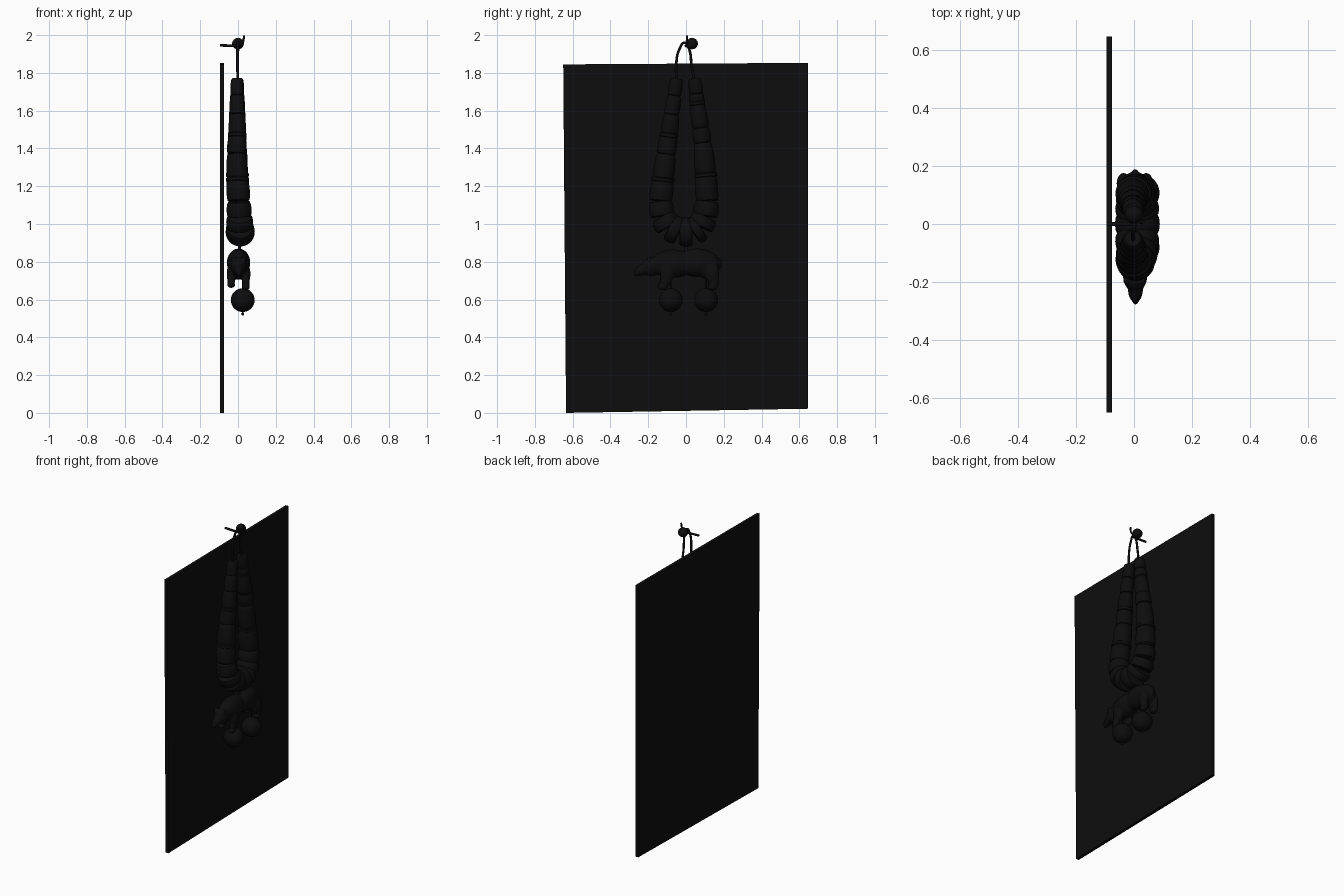
import bpy, bmesh, math
from mathutils import Vector, Matrix

if "Cube" in bpy.data.objects:
    bpy.data.objects.remove(bpy.data.objects["Cube"])


def material(name, v):
    m = bpy.data.materials.new(name)
    m.diffuse_color = (v, v, v, 1)
    m.use_nodes = True
    m.node_tree.nodes["Principled BSDF"].inputs["Base Color"].default_value = m.diffuse_color
    return m


BOARD = material("board black", 0.004)
BEAD = material("bead black", 0.004)


def finish(name, bm, mat, angle=40):
    bmesh.ops.recalc_face_normals(bm, faces=bm.faces[:])
    me = bpy.data.meshes.new(name)
    bm.to_mesh(me)
    bm.free()
    me.materials.append(mat)
    ob = bpy.data.objects.new(name, me)
    bpy.context.collection.objects.link(ob)
    bpy.ops.object.select_all(action='DESELECT')
    ob.select_set(True)
    bpy.context.view_layer.objects.active = ob
    if angle:
        bpy.ops.object.shade_smooth_by_angle(angle=math.radians(angle))
    return ob


def lathe(bm, a, b, profile, seg=28):
    """Turned shape from a to b; profile holds (fraction, radius)."""
    a, b = Vector(a), Vector(b)
    rot = (b - a).to_track_quat('Z', 'Y')
    rings = []
    for t, r in profile:
        c = a.lerp(b, t)
        rings.append([bm.verts.new(c + rot @ Vector((r * math.cos(k * math.tau / seg),
                      r * math.sin(k * math.tau / seg), 0))) for k in range(seg)])
    for p, q in zip(rings, rings[1:]):
        for k in range(seg):
            n = (k + 1) % seg
            bm.faces.new((p[k], p[n], q[n], q[k]))
    bm.faces.new(rings[0])
    bm.faces.new(rings[-1])


def ellipsoid(bm, centre, size, tilt=0):
    m = (Matrix.Translation(centre) @ Matrix.Rotation(math.radians(tilt), 4, 'X')
         @ Matrix.Diagonal((*size, 1)))
    bmesh.ops.create_uvsphere(bm, u_segments=28, v_segments=18, radius=1, matrix=m)


def cord(name, points, radius):
    cu = bpy.data.curves.new(name, 'CURVE')
    cu.dimensions = '3D'
    cu.bevel_depth = radius
    cu.bevel_resolution = 2
    cu.resolution_u = 8
    cu.use_fill_caps = True
    sp = cu.splines.new('BEZIER')
    sp.bezier_points.add(len(points) - 1)
    for bp, p in zip(sp.bezier_points, points):
        bp.co = p
        bp.handle_left_type = bp.handle_right_type = 'AUTO'
    cu.materials.append(BEAD)
    ob = bpy.data.objects.new(name, cu)
    bpy.context.collection.objects.link(ob)


# Backing board, slightly out of square
bm = bmesh.new()
corners = [(-0.65, 1.845), (-0.635, 0.0), (0.645, 0.022), (0.645, 1.853)]
back = [bm.verts.new((-0.095, y, z)) for y, z in corners]
front = [bm.verts.new((-0.075, y, z)) for y, z in corners]
bm.faces.new(back)
bm.faces.new(front)
for i in range(4):
    j = (i + 1) % 4
    bm.faces.new((back[i], back[j], front[j], front[i]))
finish("board", bm, BOARD, 0)

# Nail, top knot bead and cords
bm = bmesh.new()
lathe(bm, (-0.095, 0, 1.946), (0.01, 0, 1.942), [(0, .007), (1, .007)], 12)
finish("nail", bm, BEAD)
bm = bmesh.new()
ellipsoid(bm, (0, 0.032, 1.955), (.031, .031, .03))
finish("knot_bead", bm, BEAD)
cord("hanging_loop", [(0, -.05, 1.75), (-.003, -.052, 1.84), (-.003, -.035, 1.925), (0, -.005, 1.96),
                      (0, .015, 1.93), (-.003, .03, 1.84), (0, .045, 1.75)], .007)
cord("loop_tail", [(.005, .015, 1.945), (.026, .005, 1.965), (.032, .006, 1.998)], .006)

# Two strands of growing barrel beads: (y, z, radius) at the bead joints
left = [(-.05, 1.77, .033), (-.062, 1.68, .037), (-.077, 1.58, .042), (-.09, 1.47, .047),
        (-.105, 1.37, .052), (-.122, 1.235, .058), (-.135, 1.12, .062), (-.125, 1.04, .067),
        (-.09, .985, .072), (-.035, .958, .075)]
right = [(.045, 1.77, .033), (.055, 1.69, .037), (.06, 1.64, .039), (.077, 1.51, .046),
         (.088, 1.43, .049), (.105, 1.26, .057), (.112, 1.12, .062), (.102, 1.04, .067),
         (.075, .985, .072), (.035, .958, .075)]


def drift(z):
    return 0.012 - 0.02 * max(0.0, min(1.0, (z - 0.95) / 0.4)) + 0.004 * (z > 1.4)


def barrel(a, b):
    bm = bmesh.new()
    r0, r1 = a[2], b[2]
    prof = [(0, r0 * .82), (.04, r0 * .93), (.2, r0 * .8 + r1 * .2), (.5, (r0 + r1) * .515),
            (.8, r0 * .2 + r1 * .8), (.96, r1 * .93), (1, r1 * .82)]
    lathe(bm, (drift(a[1]), a[0], a[1]), (drift(b[1]), b[0], b[1]), prof)
    finish("strand_bead", bm, BEAD)


for strand in (left, right):
    for a, b in zip(strand, strand[1:]):
        barrel(a, b)
barrel(left[-1], right[-1])

# Thin collar rings between some beads
for strand, i in ((left, 5), (right, 5), (right, 2), (left, 3)):
    y, z, r = strand[i]
    d = (Vector(strand[i + 1][:2]) - Vector(strand[i - 1][:2])).normalized() * .013
    bm = bmesh.new()
    lathe(bm, (drift(z), y - d.x, z - d.y), (drift(z), y + d.x, z + d.y),
          [(0, r * .92), (.2, r * 1.06), (.8, r * 1.06), (1, r * .92)])
    finish("collar_ring", bm, BEAD)

# Cord from the bottom bead into the animal
cord("pendant_cord", [(.008, 0, .9), (.008, 0, .875), (.006, 0, .85)], .009)

# Four-legged animal pendant, fused from rounded masses
bm = bmesh.new()
for c, s, t in [((.003, .06, .795), (.062, .11, .075), 0),
                ((.003, -.07, .79), (.06, .115, .075), 0),
                ((.003, .115, .78), (.056, .065, .075), 0),
                ((.004, -.18, .775), (.042, .055, .05), 25),
                ((.005, -.225, .76), (.026, .048, .03), 20),
                ((.005, -.25, .745), (.014, .03, .02), 25)]:
    ellipsoid(bm, c, s, t)
for side, drop in ((-.036, .012), (.042, 0)):
    for y, foot in ((-.10, -.115), (.14, .15)):
        ellipsoid(bm, (side, y, .735), (.024, .036, .06))
        ellipsoid(bm, (side, foot, .69 + drop), (.02, .024, .042))
        ellipsoid(bm, (side, foot - .01, .665 + drop), (.021, .027, .015))
    ellipsoid(bm, (side * .75, -.195, .81), (.011, .012, .018))
ellipsoid(bm, (.004, .178, .79), (.01, .012, .03))
animal = finish("animal_pendant", bm, BEAD, 0)
rm = animal.modifiers.new("fuse", 'REMESH')
rm.mode = 'VOXEL'
rm.voxel_size = .006
rm.use_smooth_shade = True
sm = animal.modifiers.new("soften", 'SMOOTH')
sm.iterations = 3

# Two hanging balls with cords and end knots
for y in (-.08, .107):
    bm = bmesh.new()
    ellipsoid(bm, (.025, y, .597), (.063, .063, .063))
    ellipsoid(bm, (.025, y, .524), (.008, .008, .008))
    finish("hanging_ball", bm, BEAD)
    cord("ball_cord", [(.025, y, .74), (.025, y, .63), (.025, y, .525)], .004)
